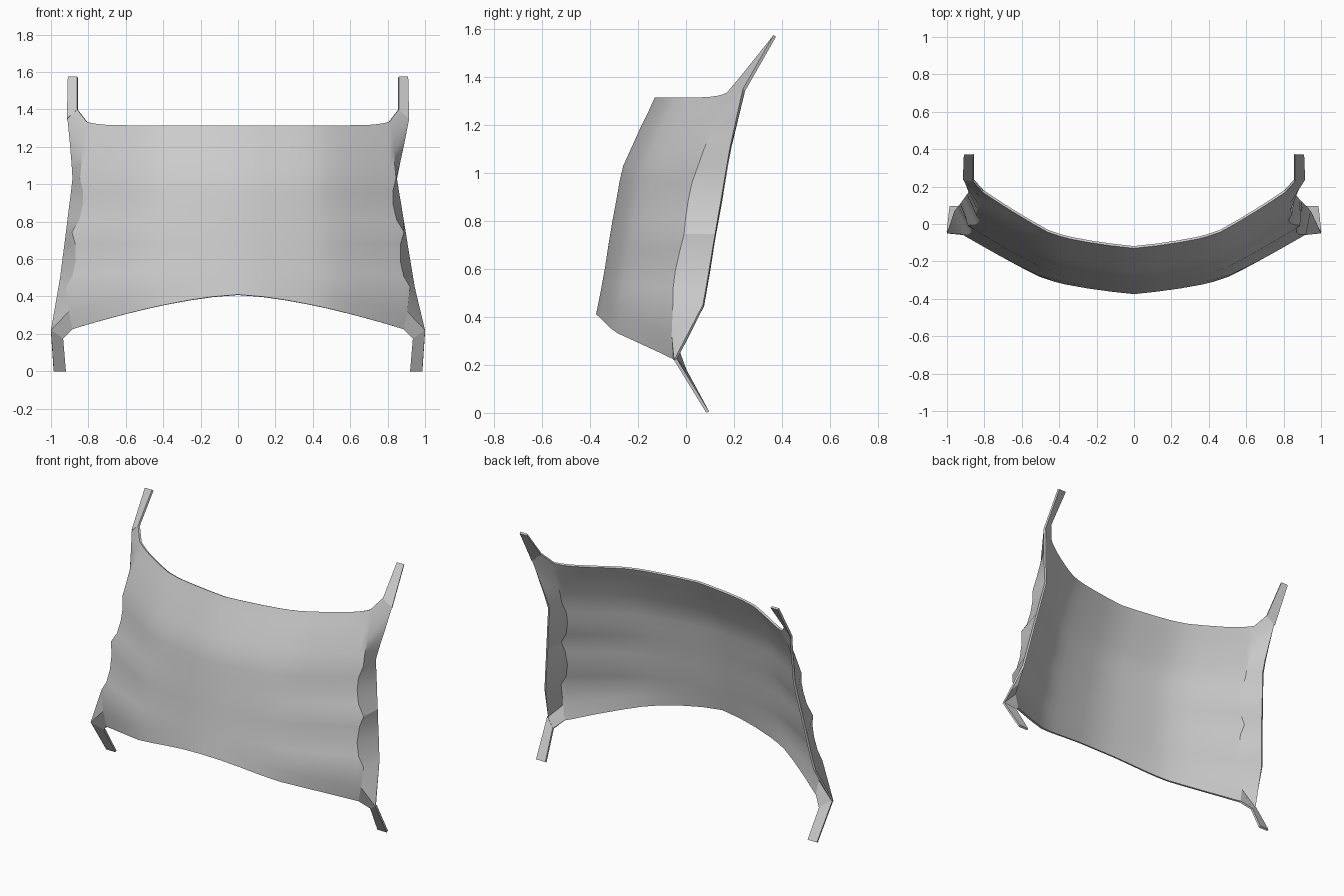
import bpy

grey = bpy.data.materials.new("plain grey")
grey.diffuse_color = (0.6, 0.6, 0.6, 1)


def make_plate(name, verts, faces, thick):
    """Thin sheet: thickness is added behind the front surface."""
    me = bpy.data.meshes.new(name)
    me.from_pydata(verts, [], faces)
    me.materials.append(grey)
    ob = bpy.data.objects.new(name, me)
    bpy.context.collection.objects.link(ob)
    bpy.ops.object.select_all(action='DESELECT')
    ob.select_set(True)
    bpy.context.view_layer.objects.active = ob
    sol = ob.modifiers.new("thickness", 'SOLIDIFY')
    sol.thickness = thick
    sol.offset = -1
    bpy.ops.object.modifier_apply(modifier=sol.name)
    bpy.ops.object.shade_smooth_by_angle(angle=0.4)
    return ob


# Rows: centre y, z | fold x, y, z | drop exponent | rim x right, left, y, z
rows = [
    (-.375, .41, .885, -.055, .225, 1.5, .935, .935, -.01, .175),
    (-.365, .46, .905, -.06, .32, 1.5, 1.0, 1.0, -.05, .22),
    (-.355, .51, .920, -.055, .45, 1.5, .945, .96, .07, .45),
    (-.348, .55, .885, -.055, .51, 1.5, .935, .950, .081, .51),
    (-.337, .61, .868, -.045, .59, 1.5, .922, .940, .095, .59),
    (-.325, .69, .870, -.025, .68, 1.5, .907, .928, .110, .68),
    (-.316, .745, .888, -.008, .745, 1.5, .897, .920, .121, .745),
    (-.305, .81, .848, -.002, .81, 1.5, .886, .912, .132, .81),
    (-.290, .89, .830, .010, .89, 1.5, .873, .902, .146, .89),
    (-.278, .96, .828, .025, .96, 1.5, .861, .893, .158, .96),
    (-.262, 1.03, .845, .050, 1.03, 1.5, .850, .885, .170, 1.03),
    (-.230, 1.10, .838, .075, 1.10, 2, .866, .890, .184, 1.11),
    (-.185, 1.20, .835, .110, 1.18, 4, .890, .899, .208, 1.22),
    (-.155, 1.26, .830, .150, 1.26, 9, .915, .912, .237, 1.35),
    (-.130, 1.315, .810, .170, 1.335, 14, .860, .860, .225, 1.40),
]
# Bow of the sheet across half its width: fraction out, fraction back
bow = [(0, 0), (.15, .045), (.29, .1), (.42, .165), (.49, .215), (.57, .29),
       (.68, .455), (.8, .65), (.87, .77), (.93, .875), (.97, .945), (1, 1)]

# Curved panel with folded side rims
verts, faces = [], []
for yc, zc, xi, yi, zi, q, xr, xl, yo, zo in rows:
    half = [(xi * f, yc + (yi - yc) * p, zc + (zi - zc) * f ** q) for f, p in bow]
    verts.append((-xl, yo, zo))
    verts += [(-x, y, z) for x, y, z in half[:0:-1]]
    verts += half
    verts.append((xr, yo, zo))
n = len(bow) * 2 + 1
for r in range(len(rows) - 1):
    for c in range(n - 1):
        a = r * n + c
        faces.append((a, a + 1, a + n + 1, a + n))
make_plate("curved_panel", verts, faces, .013)


# Four corner straps
def strap(name, side, corners):
    pts = [(side * x, y, z) for x, y, z in corners]
    make_plate(name, pts, [(0, 1, 2, 3) if side > 0 else (3, 2, 1, 0)], .013)


for side, word in ((1, "right"), (-1, "left")):
    strap("upper_strap_" + word, side,
          [(.86, .225, 1.40), (.915, .237, 1.35), (.91, .365, 1.575), (.86, .365, 1.575)])
    strap("lower_strap_" + word, side,
          [(.92, .085, 0), (.985, .085, 0), (1.0, -.05, .22), (.935, -.01, .175)])
